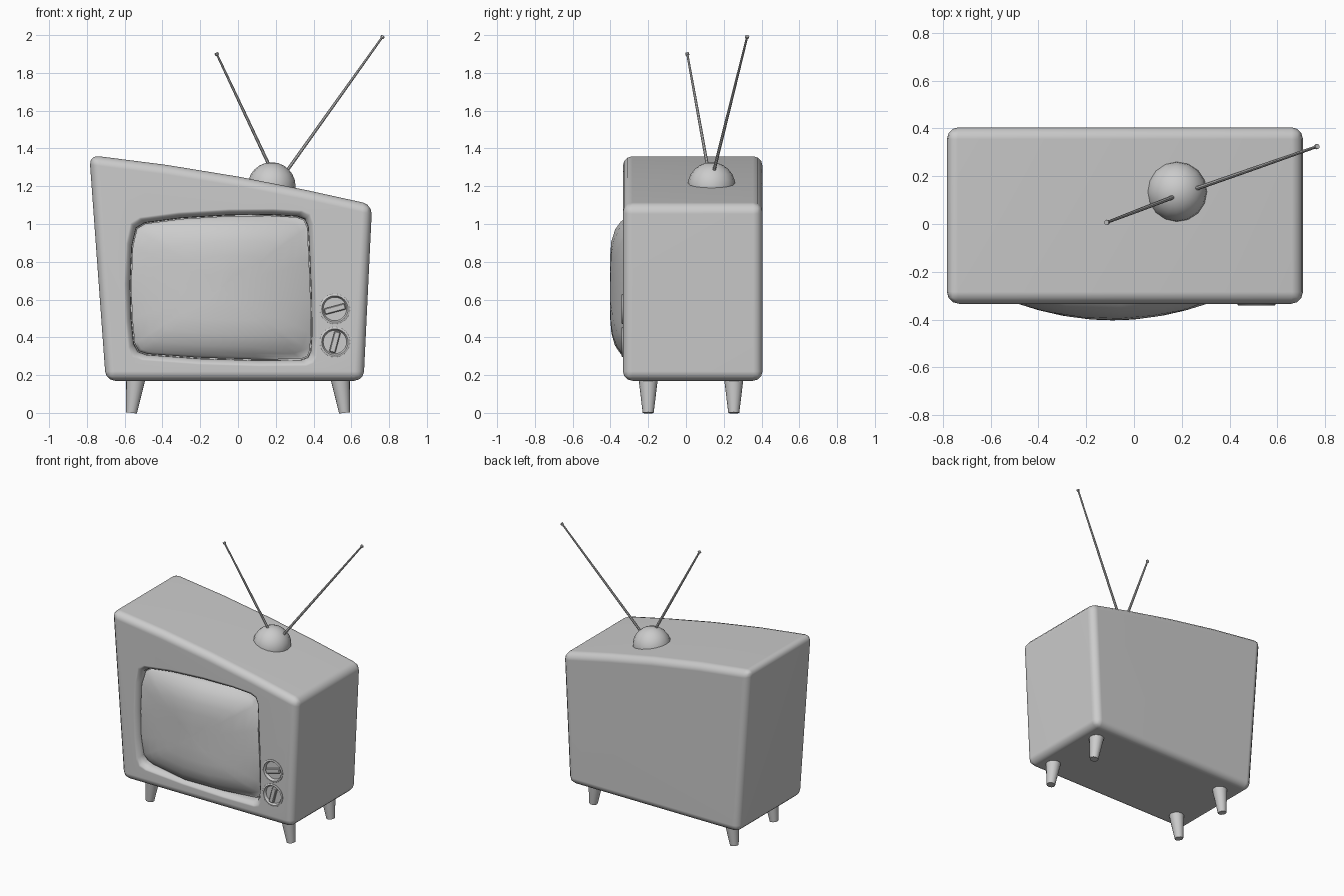
import bpy, bmesh, math
from mathutils import Vector

if "Cube" in bpy.data.objects:
    bpy.data.objects.remove(bpy.data.objects["Cube"])

FRONT = -0.334


def finish(name, bm, angle=40):
    bmesh.ops.recalc_face_normals(bm, faces=bm.faces[:])
    me = bpy.data.meshes.new(name)
    bm.to_mesh(me)
    bm.free()
    ob = bpy.data.objects.new(name, me)
    bpy.context.collection.objects.link(ob)
    if angle:
        smooth(ob, angle)
    return ob


def activate(ob):
    bpy.ops.object.select_all(action='DESELECT')
    ob.select_set(True)
    bpy.context.view_layer.objects.active = ob


def smooth(ob, angle):
    activate(ob)
    bpy.ops.object.shade_smooth_by_angle(angle=math.radians(angle))


def loft(name, rings, cap_start=True, cap_end=True, angle=40):
    """Skin a list of equal-length closed rings of points."""
    bm = bmesh.new()
    vs = [[bm.verts.new(p) for p in r] for r in rings]
    n = len(vs[0])
    for a, b in zip(vs, vs[1:]):
        for i in range(n):
            j = (i + 1) % n
            bm.faces.new((a[i], a[j], b[j], b[i]))
    if cap_start:
        bm.faces.new(vs[0])
    if cap_end:
        bm.faces.new(vs[-1])
    return finish(name, bm, angle)


def tube(name, path, sides):
    """Round tube through (point, radius) pairs, straight axis."""
    pts = [(Vector(p), r) for p, r in path]
    q = (pts[-1][0] - pts[0][0]).to_track_quat('Z', 'Y')
    ring = [Vector((math.cos(t), math.sin(t), 0)) for t in
            (2 * math.pi * i / sides for i in range(sides))]
    return loft(name, [[p + q @ (v * r) for v in ring] for p, r in pts])


# Cabinet: slanted profile with a gently bowed top
profile = [(-0.70, 0.17), (0.665, 0.17), (0.71, 1.103), (0.35, 1.182),
           (0.0, 1.251), (-0.38, 1.313), (-0.787, 1.365)]
cabinet = loft("cabinet", [[(x, y, z) for x, z in profile] for y in (FRONT, 0.405)], angle=None)
bev = cabinet.modifiers.new("round_edges", 'BEVEL')
bev.width, bev.segments = 0.05, 3
bev.limit_method, bev.angle_limit = 'ANGLE', math.radians(30)

# Screen outline, shared by the recess and the glass
outline = [(-0.535, 0.975), (-0.49, 1.002), (-0.3, 1.027), (-0.05, 1.042), (0.17, 1.044),
           (0.31, 1.036), (0.35, 1.02), (0.367, 0.98), (0.376, 0.8), (0.384, 0.6),
           (0.386, 0.42), (0.38, 0.33), (0.365, 0.298), (0.33, 0.285), (0.1, 0.283),
           (-0.2, 0.292), (-0.48, 0.312), (-0.525, 0.328), (-0.547, 0.37), (-0.56, 0.5),
           (-0.566, 0.68), (-0.557, 0.88)]
CX, CZ, HX, HZ = -0.09, 0.66, 0.476, 0.38


def grown(y, d):
    return [(CX + (x - CX) * (1 + d / HX), y, CZ + (z - CZ) * (1 + d / HZ)) for x, z in outline]


cutters = [loft("recess_cutter", [grown(y, d) for y, d in
           ((-0.38, 0.05), (-0.336, 0.042), (-0.33, 0.027), (-0.315, 0.013),
            (-0.295, 0.006), (-0.26, 0.004))], angle=None)]

# Dial seats cut into the front
KNOBS = (("upper", 0.55, 15), ("lower", 0.375, 75))
KX = 0.513
for label, z, _ in KNOBS:
    cutters.append(tube(label + "_dial_cutter",
                        [((KX, -0.38, z), 0.077), ((KX, -0.30, z), 0.077)], 24))

for c in cutters:
    c.hide_render = True
    mod = cabinet.modifiers.new("cut", 'BOOLEAN')
    mod.operation, mod.object, mod.solver = 'DIFFERENCE', c, 'EXACT'
activate(cabinet)
for mod in list(cabinet.modifiers):
    bpy.ops.object.modifier_apply(modifier=mod.name)
for c in cutters:
    bpy.data.objects.remove(c)
smooth(cabinet, 40)
wn = cabinet.modifiers.new("normals", 'WEIGHTED_NORMAL')
wn.keep_sharp = True


# Bulging glass screen
def glass(s):
    ring = []
    for x, z in outline:
        u, v = (x - CX) * s / HX, (z - CZ) * s / HZ
        y = -0.403 + 0.10 * u * u + 0.09 * v ** 6
        ring.append((CX + u * HX, min(y, -0.27), CZ + v * HZ))
    return ring


loft("screen", [grown(-0.24, 0)] + [glass(s) for s in (1, 0.97, 0.92, 0.82, 0.65, 0.45, 0.22, 0.02)],
     angle=60)

# Dials: dished ring with a raised grip bar
for label, z, deg in KNOBS:
    tube(label + "_dial", [((KX, y, z), r) for y, r in
         ((-0.295, 0.08), (-0.338, 0.08), (-0.341, 0.076), (-0.341, 0.07),
          (-0.336, 0.066), (-0.322, 0.062))], 24)
    bm = bmesh.new()
    bmesh.ops.create_cube(bm, size=1)
    bmesh.ops.scale(bm, vec=(0.115, 0.04, 0.034), verts=bm.verts)
    bmesh.ops.bevel(bm, geom=bm.edges[:], offset=0.005, segments=1, affect='EDGES')
    bar = finish(label + "_dial_grip", bm, 30)
    bar.location = (KX, -0.321, z)
    bar.rotation_euler = (0, -math.radians(deg), 0)

# Tapered legs
for sx, side in ((-1, "left"), (1, "right")):
    for y, end in ((-0.2, "front"), (0.253, "back")):
        tube(f"{end}_{side}_leg", [((sx * 0.564, y, 0), 0.029), ((sx * 0.543, y, 0.17), 0.05),
                                   ((sx * 0.54, y, 0.2), 0.053)], 16)

# Antenna base: dome sunk into the top
bm = bmesh.new()
bmesh.ops.create_uvsphere(bm, u_segments=16, v_segments=12, radius=0.127)
low = [v for v in bm.verts if v.co.z < -0.04]
bmesh.ops.delete(bm, geom=low, context='VERTS')
bmesh.ops.holes_fill(bm, edges=bm.edges[:])
dome = finish("antenna_base", bm)
dome.location = (0.178, 0.135, 1.2)

# Antenna rods with small flared tips
for label, a, b in (("left", (0.17, 0.115, 1.30), (-0.115, 0.006, 1.905)),
                    ("right", (0.245, 0.143, 1.262), (0.768, 0.325, 1.995))):
    a, b = Vector(a), Vector(b)
    d = (b - a).normalized()
    tube(label + "_antenna", [(a, 0.009), (a.lerp(b, 0.5), 0.008), (b - d * 0.015, 0.006),
                              (b - d * 0.01, 0.011), (b, 0.011)], 8)
